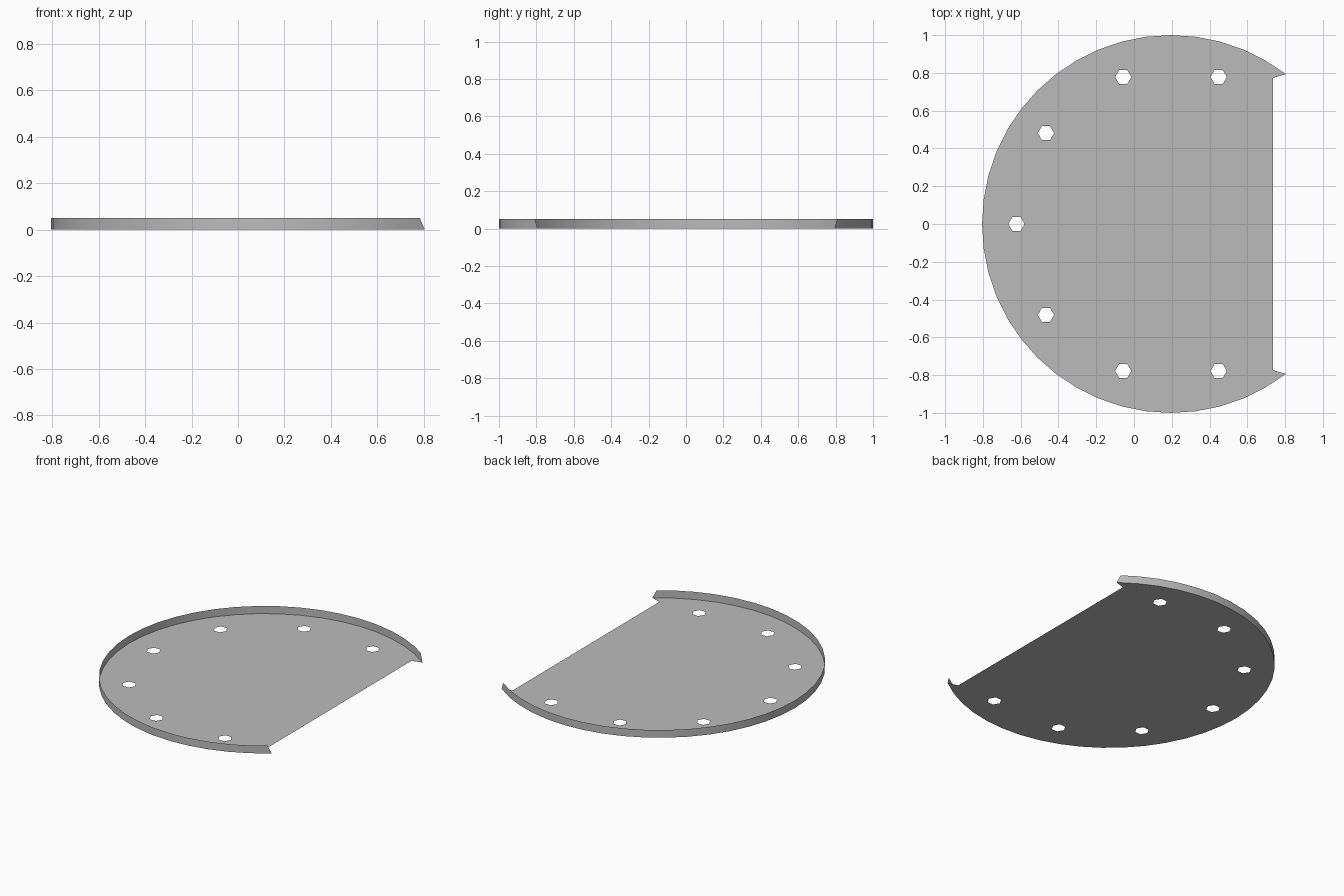
import bpy
import bmesh
from math import cos, sin, radians
from mathutils import Vector

cube = bpy.data.objects.get("Cube")
if cube:
    bpy.data.objects.remove(cube, do_unlink=True)

CENTRE = Vector((0.1956, 0, 0))
HEIGHT = 0.051
STEP = 7.5             # rim facet angle
START = 52.5           # rim opening half angle
FACETS = 34

grey = bpy.data.materials.new("plain grey")
grey.use_nodes = True
grey.diffuse_color = (0.5, 0.5, 0.5, 1)
grey.node_tree.nodes["Principled BSDF"].inputs["Base Color"].default_value = (0.5, 0.5, 0.5, 1)


def polar(angle, radius, centre=CENTRE):
    a = radians(angle)
    return centre + Vector((cos(a), sin(a), 0)) * radius


def add_loop(bm, points):
    verts = [bm.verts.new(p) for p in points]
    return [bm.edges.new((v, verts[i - 1])) for i, v in enumerate(verts)]


def finish(bm, name):
    mesh = bpy.data.meshes.new(name)
    bm.to_mesh(mesh)
    bm.free()
    mesh.materials.append(grey)
    obj = bpy.data.objects.new(name, mesh)
    bpy.context.collection.objects.link(obj)
    return obj


rim = [polar(START + i * STEP, 1) for i in range(FACETS + 1)]

# Base plate: cut disc outline with small pointed ends and hexagonal bolt holes
bm = bmesh.new()
outline = rim + [Vector((0.737, -0.774, 0)), Vector((0.737, 0.774, 0))]
edges = add_loop(bm, outline)
for k in range(2, 9):
    hole = polar(k * 36, 0.818)
    edges += add_loop(bm, [polar(i * 60, 0.043, hole) for i in range(6)])
bmesh.ops.triangle_fill(bm, use_beauty=True, edges=edges, normal=(0, 0, 1))
for face in bm.faces:
    face.normal_update()
    if face.normal.z < 0:
        face.normal_flip()
bmesh.ops.dissolve_limit(bm, angle_limit=radians(1), verts=bm.verts[:], edges=bm.edges[:])
finish(bm, "base_plate")

# Thin rim wall, its two free ends sloping back towards the top
bm = bmesh.new()
top = [p + Vector((0, 0, HEIGHT)) for p in rim]
top[0] = top[0].lerp(top[1], 0.2)
top[-1] = top[-1].lerp(top[-2], 0.2)
low_verts = [bm.verts.new(p) for p in rim]
top_verts = [bm.verts.new(p) for p in top]
for i in range(FACETS):
    bm.faces.new((low_verts[i], low_verts[i + 1], top_verts[i + 1], top_verts[i]))
wall = finish(bm, "rim_wall")
bpy.ops.object.select_all(action='DESELECT')
wall.select_set(True)
bpy.context.view_layer.objects.active = wall
bpy.ops.object.shade_smooth_by_angle(angle=radians(30))
